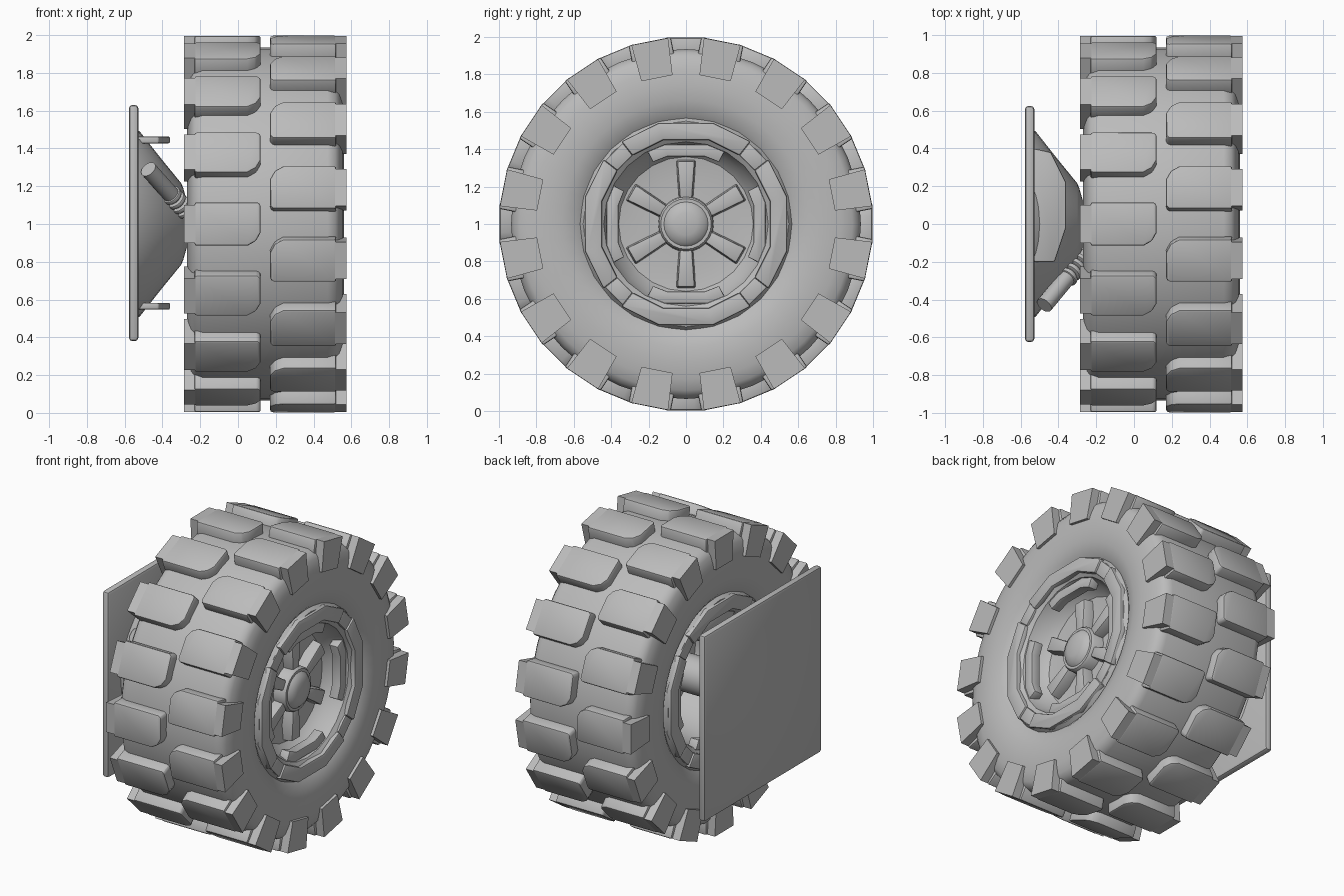
import bpy, bmesh, math
from mathutils import Matrix, Vector

if "Cube" in bpy.data.objects:
    bpy.data.objects.remove(bpy.data.objects["Cube"])

MID = 0.145                      # middle of the tyre along the axle
grey = bpy.data.materials.new("matte_grey")
grey.diffuse_color = (0.5, 0.5, 0.5, 1)
grey.use_nodes = True
grey.node_tree.nodes["Principled BSDF"].inputs["Base Color"].default_value = grey.diffuse_color


def finish(name, bm, bevel=0.0, smooth=35):
    bmesh.ops.recalc_face_normals(bm, faces=bm.faces)
    me = bpy.data.meshes.new(name)
    bm.to_mesh(me)
    bm.free()
    me.materials.append(grey)
    ob = bpy.data.objects.new(name, me)
    bpy.context.collection.objects.link(ob)
    bpy.ops.object.select_all(action='DESELECT')
    ob.select_set(True)
    bpy.context.view_layer.objects.active = ob
    if bevel:
        m = ob.modifiers.new("bevel", 'BEVEL')
        m.width, m.segments, m.limit_method = bevel, 2, 'ANGLE'
        bpy.ops.object.modifier_apply(modifier="bevel")
    if smooth:
        bpy.ops.object.shade_smooth_by_angle(angle=math.radians(smooth))
    return ob


def wheel_turn(deg):
    return Matrix.Translation((0, 0, 1)) @ Matrix.Rotation(math.radians(deg), 4, 'X')


def prism(bm, lower, upper, matrix):
    """Bridge two matching outlines and cap both ends."""
    a = [bm.verts.new(matrix @ Vector(p)) for p in lower]
    b = [bm.verts.new(matrix @ Vector(p)) for p in upper]
    n = len(a)
    bm.faces.new(a)
    bm.faces.new(b)
    for i in range(n):
        bm.faces.new((a[i], a[(i + 1) % n], b[(i + 1) % n], b[i]))


def lathe(name, profile, segs, smooth=35):
    """Spin (x, radius) points around the axle."""
    bm = bmesh.new()
    rings = []
    for x, r in profile:
        if r == 0:
            rings.append([bm.verts.new((x, 0, 1))] * segs)
        else:
            rings.append([bm.verts.new(wheel_turn(360 * i / segs) @ Vector((x, 0, r)))
                          for i in range(segs)])
    for p, q in zip(rings, rings[1:]):
        for i in range(segs):
            j = (i + 1) % segs
            loop = list(dict.fromkeys((p[i], p[j], q[j], q[i])))
            if len(loop) > 2:
                bm.faces.new(loop)
    return finish(name, bm, 0, smooth)


# Tyre carcass
half = [(0, .935), (.33, .935), (.37, .92), (.392, .89), (.408, .83), (.416, .74),
        (.41, .66), (.39, .59), (.36, .55)]
lathe("tyre", [(MID - d, r) for d, r in reversed(half)] +
      [(MID + d, r) for d, r in half[1:]], 48)

# Tread blocks: two staggered rows of sixteen, with shoulder lugs
outline = [(-.23, -.115), (.05, -.115), (.095, -.09), (.12, -.045), (.12, .1),
           (.105, .115), (-.23, .115)]
TOP = .996
for row in (0, 1):
    blocks, lugs = bmesh.new(), bmesh.new()
    for k in range(16):
        m = wheel_turn(22.5 * (k + row / 2))
        if row:                  # second row is the first turned half way round
            m = m @ Matrix.Translation((2 * MID, 0, 0)) @ Matrix.Rotation(math.pi, 4, 'Z')
        prism(blocks, [(x, y, .89) for x, y in outline], [(x, y, TOP) for x, y in outline], m)
        face = [(-.1, TOP - .002), (.1, TOP - .002), (.085, .795), (-.085, .795)]
        prism(lugs, [(-.2, y, r) for y, r in face], [(-.285, y, r) for y, r in face], m)
    side = ("inner", "outer")[row]
    finish(side + "_tread_blocks", blocks, .012)
    finish(side + "_shoulder_lugs", lugs, 0, 0)

# Rim with dished face and open back
lathe("rim", [(MID + d, r) for d, r in (
    (.05, 0), (.05, .38), (-.34, .43), (-.38, .46), (-.395, .475), (-.395, .55), (-.36, .575),
    (.36, .575), (.395, .55), (.395, .475), (.37, .44), (.28, .41), (.23, .36),
    (.215, .25), (.225, .12), (.225, 0))], 24)


def arc_bar(bm, centre, angles, r0, r1, x0, x1):
    """Faceted bar following the rim."""
    pts = [(a, r1) for a in angles] + [(a, r0) for a in reversed(angles)]
    flat = [(r * math.sin(math.radians(a)), r * math.cos(math.radians(a))) for a, r in pts]
    prism(bm, [(x0, *p) for p in flat], [(x1, *p) for p in flat], wheel_turn(centre))


# Raised flange bars on both faces, plus inner steps and corner links
bars, steps, links = bmesh.new(), bmesh.new(), bmesh.new()
for s in (-1, 1):
    for k in range(4):
        arc_bar(bars, 90 * k, (-38, -15, 15, 38), .465, .56, MID + s * .36, MID + s * .412)
        arc_bar(links, 90 * k + 45, (-7, 7), .465, .55, MID + s * .36, MID + s * .402)
        arc_bar(steps, 90 * k, (-28, -15, 15, 28), .375, .44, MID + s * .3, MID + s * .365)
finish("flange_bars", bars, .01)
finish("flange_links", links, .006)
finish("rim_steps", steps, .006)

# Six spokes widening outward
spokes = bmesh.new()
for k in range(6):
    foot = [(-.04, .13), (.04, .13), (.055, .345), (-.055, .345)]
    head = [(-.032, .14), (.032, .14), (.046, .335), (-.046, .335)]
    prism(spokes, [(MID + .19, y, r) for y, r in foot],
          [(MID + .29, y, r) for y, r in head], wheel_turn(60 * k))
finish("spokes", spokes, .008)

# Hub collar and domed cap
lathe("hub_collar", [(MID + d, r) for d, r in (
    (.19, .15), (.29, .145), (.305, .135), (.305, .115), (.28, .112))], 24)
lathe("hub_cap", [(MID + d, r) for d, r in (
    (.2, .118), (.305, .118), (.325, .1), (.337, .06), (.342, 0))], 24)

# Mounting plate
bm = bmesh.new()
bmesh.ops.create_cube(bm, size=1, matrix=Matrix.Translation((-.5525, 0, 1.005))
                      @ Matrix.Diagonal((.05, 1.25, 1.25, 1)))
finish("mounting_plate", bm, .018)

# Flared axle housing running into the wheel
lathe("axle_housing", [(-.54, .5), (-.52, .49), (-.41, .35), (-.30, .215), (-.29, .19),
                       (-.27, .12), (.2, .12)], 32)

# Flat brackets above and below the housing
for label, z in (("upper", 1.445), ("lower", .565)):
    bm = bmesh.new()
    shape = [(-.53, -.2), (-.53, .4), (-.44, .38), (-.36, .22), (-.36, -.02), (-.42, -.2)]
    prism(bm, [(x, y, z - .018) for x, y in shape], [(x, y, z + .018) for x, y in shape],
          Matrix())
    finish(label + "_bracket", bm, .008)

# Damper with collars
start, end = Vector((-.475, -.43, 1.29)), Vector((-.26, -.17, 1.05))
axis = end - start
turn = axis.to_track_quat('Z', 'Y').to_matrix().to_4x4()


def rod(bm, t0, t1, r):
    bmesh.ops.create_cone(bm, cap_ends=True, segments=16, radius1=r, radius2=r,
                          depth=axis.length * (t1 - t0),
                          matrix=Matrix.Translation(start + axis * (t0 + t1) / 2) @ turn)


bm = bmesh.new()
rod(bm, 0, .58, .045)
rod(bm, .5, 1.1, .033)
finish("damper_tube", bm)
bm = bmesh.new()
for k in range(4):
    rod(bm, .55 + .1 * k, .61 + .1 * k, .055)
finish("damper_collars", bm, .005)
